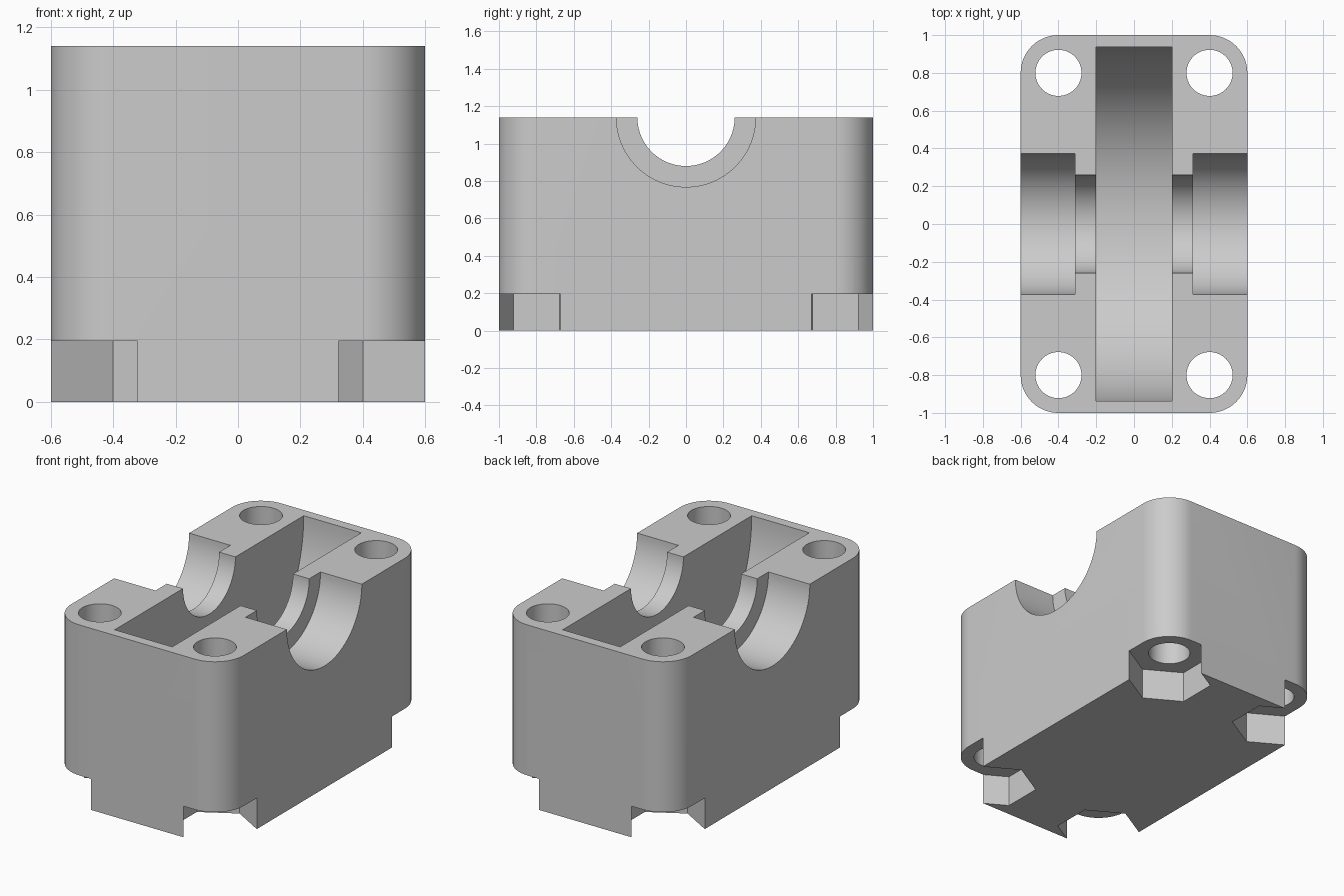
import bpy, bmesh, math
from mathutils import Matrix

if "Cube" in bpy.data.objects:
    bpy.data.objects.remove(bpy.data.objects["Cube"])

H = 1.14                      # block height
grey = bpy.data.materials.new("light grey")
grey.diffuse_color = (0.6, 0.6, 0.6, 1)
grey.use_nodes = True
grey.node_tree.nodes["Principled BSDF"].inputs["Base Color"].default_value = grey.diffuse_color


def add_object(name, bm):
    mesh = bpy.data.meshes.new(name)
    bm.to_mesh(mesh)
    bm.free()
    mesh.materials.append(grey)
    obj = bpy.data.objects.new(name, mesh)
    bpy.context.collection.objects.link(obj)
    return obj


def cylinder(name, radius, depth, loc, sides=96, along_x=False, turn=0.0):
    bm = bmesh.new()
    rot = Matrix.Rotation(math.pi / 2, 4, 'Y') if along_x else Matrix.Rotation(turn, 4, 'Z')
    bmesh.ops.create_cone(bm, cap_ends=True, segments=sides, radius1=radius,
                          radius2=radius, depth=depth,
                          matrix=Matrix.Translation(loc) @ rot)
    return add_object(name, bm)


# Block with rounded vertical corners
bm = bmesh.new()
bmesh.ops.create_cube(bm, size=1, matrix=Matrix.Translation((0, 0, H / 2))
                      @ Matrix.Diagonal((1.2, 2, H, 1)))
corners = [e for e in bm.edges if abs(e.verts[0].co.z - e.verts[1].co.z) > 0.5]
bmesh.ops.bevel(bm, geom=corners, offset=0.2, segments=16, profile=0.5, affect='EDGES')
block = add_object("bearing_block", bm)

# Wheel slot, shaft bore and bearing seats
cutters = [
    cylinder("wheel_slot_cutter", 0.938, 0.4, (0, 0, H), 160, True),
    cylinder("shaft_bore_cutter", 0.26, 1.0, (0, 0, H), 96, True),
]
for s in (-1, 1):
    cutters.append(cylinder("bearing_seat_cutter", 0.372, 0.5, (s * 0.563, 0, H), 96, True))

# Bolt holes and hexagonal nut pockets in the four corners
for x in (-0.4, 0.4):
    for y in (-0.8, 0.8):
        cutters.append(cylinder("bolt_hole_cutter", 0.122, 2, (x, y, 0.6), 64))
        # pocket has points toward front and back, ceiling at z = 0.195
        bm = bmesh.new()
        ring = [bm.verts.new((x + 0.245 * math.sin(k * math.pi / 3),
                              y + 0.245 * math.cos(k * math.pi / 3), -0.1)) for k in range(6)]
        face = bm.faces.new(ring)
        out = bmesh.ops.extrude_face_region(bm, geom=[face])
        for v in out["geom"]:
            if isinstance(v, bmesh.types.BMVert):
                v.co.z = 0.195
        bmesh.ops.recalc_face_normals(bm, faces=bm.faces)
        cutters.append(add_object("nut_pocket_cutter", bm))

# Cut everything out, then discard the cutters
bpy.context.view_layer.objects.active = block
block.select_set(True)
for c in cutters:
    c.hide_render = True
    mod = block.modifiers.new("cut", 'BOOLEAN')
    mod.operation = 'DIFFERENCE'
    mod.solver = 'EXACT'
    mod.object = c
    bpy.ops.object.modifier_apply(modifier=mod.name)
for c in cutters:
    bpy.data.objects.remove(c, do_unlink=True)

bpy.ops.object.shade_smooth_by_angle(angle=math.radians(30))
